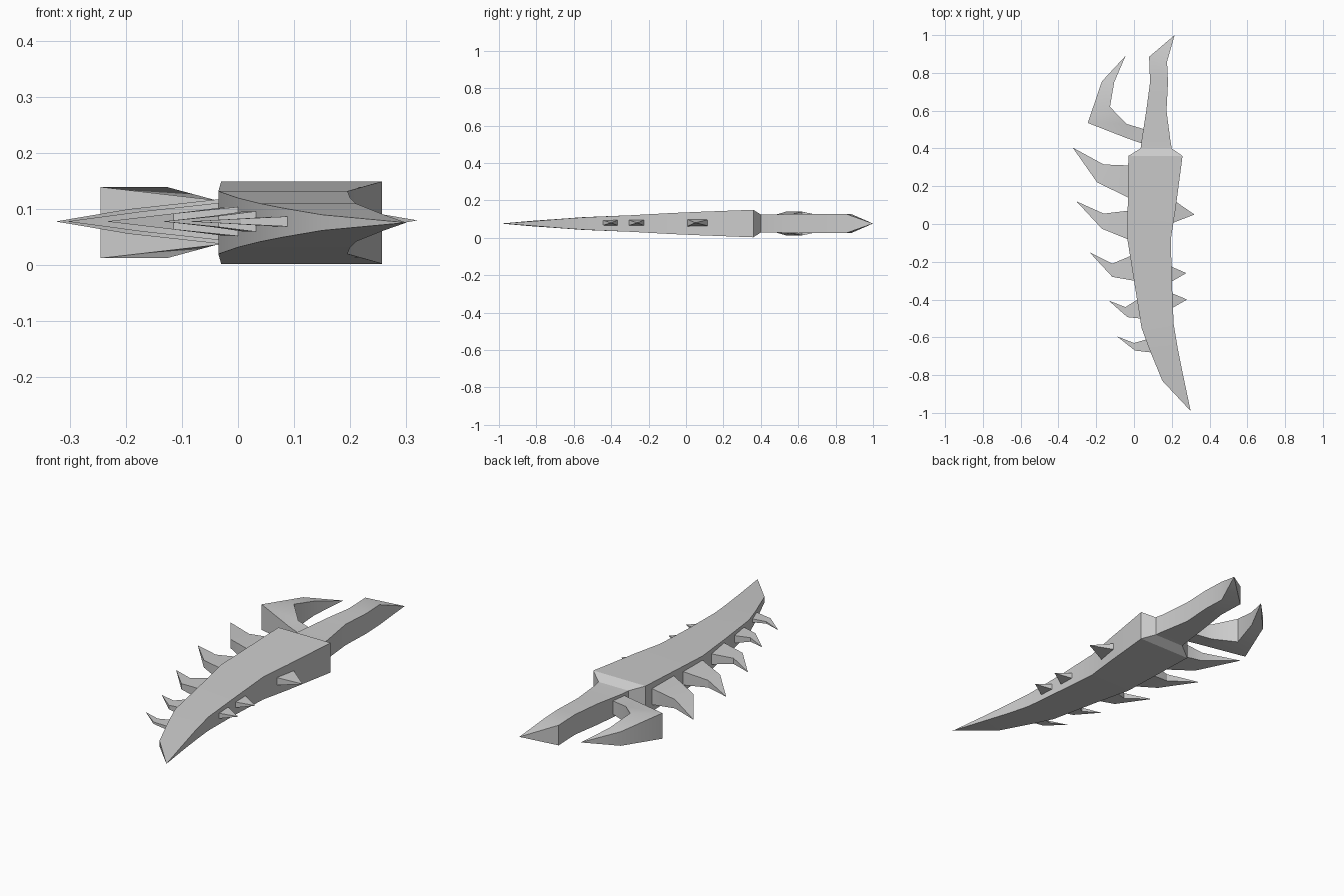
import bpy, bmesh, math

cube = bpy.data.objects.get("Cube")
if cube:
    bpy.data.objects.remove(cube)

MID_Z = 0.076
grey = bpy.data.materials.new("light_grey")
grey.use_nodes = True
grey.diffuse_color = (0.6, 0.6, 0.6, 1)
grey.node_tree.nodes["Principled BSDF"].inputs["Base Color"].default_value = (0.6, 0.6, 0.6, 1)


def loft(name, sections, tip_start=None, tip_end=None, mid=MID_Z):
    """Skin box sections (left xy, right xy, half thickness), closing each end flat or to a point."""
    bm = bmesh.new()
    rings = []
    for (lx, ly), (rx, ry), h in sections:
        rings.append([bm.verts.new(p) for p in (
            (lx, ly, mid - h), (rx, ry, mid - h), (rx, ry, mid + h), (lx, ly, mid + h))])
    for a, b in zip(rings, rings[1:]):
        for i in range(4):
            j = (i + 1) % 4
            bm.faces.new((a[i], a[j], b[j], b[i]))
    for ring, tip in ((rings[0], tip_start), (rings[-1], tip_end)):
        if tip is None:
            bm.faces.new(ring)
        else:
            point = bm.verts.new((*tip, mid))
            for i in range(4):
                bm.faces.new((ring[i], ring[(i + 1) % 4], point))
    bmesh.ops.remove_doubles(bm, verts=bm.verts, dist=0.0005)
    bmesh.ops.recalc_face_normals(bm, faces=bm.faces)
    mesh = bpy.data.meshes.new(name)
    bm.to_mesh(mesh)
    bm.free()
    mesh.materials.append(grey)
    obj = bpy.data.objects.new(name, mesh)
    bpy.context.collection.objects.link(obj)
    bpy.ops.object.select_all(action='DESELECT')
    obj.select_set(True)
    bpy.context.view_layer.objects.active = obj
    bpy.ops.object.shade_smooth_by_angle(angle=math.radians(30))
    return obj


# Blade, shoulder and grip in one body, sharpened at both ends
loft("blade_and_grip", [
    ((0.15, -0.83), (0.26, -0.80), 0.014),
    ((0.08, -0.66), (0.23, -0.65), 0.026),
    ((0.04, -0.55), (0.21, -0.53), 0.034),
    ((0.00, -0.30), (0.20, -0.30), 0.044),
    ((-0.035, -0.08), (0.195, -0.08), 0.056),
    ((-0.033, 0.10), (0.22, 0.08), 0.063),
    ((-0.03, 0.36), (0.257, 0.36), 0.0735),
    ((0.035, 0.40), (0.20, 0.40), 0.048),
    ((0.04, 0.44), (0.193, 0.44), 0.047),
    ((0.065, 0.60), (0.172, 0.60), 0.052),
    ((0.085, 0.75), (0.18, 0.75), 0.05),
    ((0.08, 0.885), (0.175, 0.86), 0.05),
], tip_start=(0.30, -0.99), tip_end=(0.215, 1.0))

# Hooked guard beside the grip
loft("guard_hook", [
    ((0.06, 0.42), (0.06, 0.50), 0.032),
    ((-0.04, 0.455), (-0.04, 0.53), 0.04),
    ((-0.245, 0.535), (-0.127, 0.62), 0.0635),
    ((-0.17, 0.755), (-0.105, 0.75), 0.035),
], tip_end=(-0.045, 0.89))

# Curved claws on the right edge: base low, base high, mid low, mid high, tip, half thickness
claws = [
    ((-0.03, 0.14), (-0.03, 0.31), (-0.195, 0.22), (-0.16, 0.315), (-0.325, 0.405), 0.04),
    ((-0.035, -0.08), (-0.035, 0.07), (-0.17, -0.025), (-0.16, 0.055), (-0.305, 0.12), 0.033),
    ((0.00, -0.30), (-0.02, -0.17), (-0.115, -0.28), (-0.115, -0.21), (-0.235, -0.15), 0.026),
    ((0.03, -0.50), (0.01, -0.405), (-0.035, -0.493), (-0.045, -0.44), (-0.135, -0.405), 0.018),
    ((0.09, -0.68), (0.07, -0.61), (0.005, -0.67), (0.00, -0.63), (-0.09, -0.595), 0.009),
]
for n, (b0, b1, m0, m1, tip, h) in enumerate(claws, 1):
    root0, root1 = ((x + 0.03, y) for x, y in (b0, b1))
    loft(f"claw_{n}", [(root0, root1, h), (b0, b1, h), (m0, m1, h * 0.55)],
         tip_end=tip, mid=0.078)

# Short pyramid spikes on the left edge
spikes = [(0.19, 0.0, 0.14, (0.32, 0.05), 0.022),
          (0.19, -0.31, -0.222, (0.277, -0.26), 0.016),
          (0.19, -0.452, -0.362, (0.281, -0.40), 0.016)]
for n, (x, y0, y1, tip, h) in enumerate(spikes, 1):
    loft(f"spike_{n}", [((x, y0), (x, y1), h)], tip_end=tip, mid=0.08)
